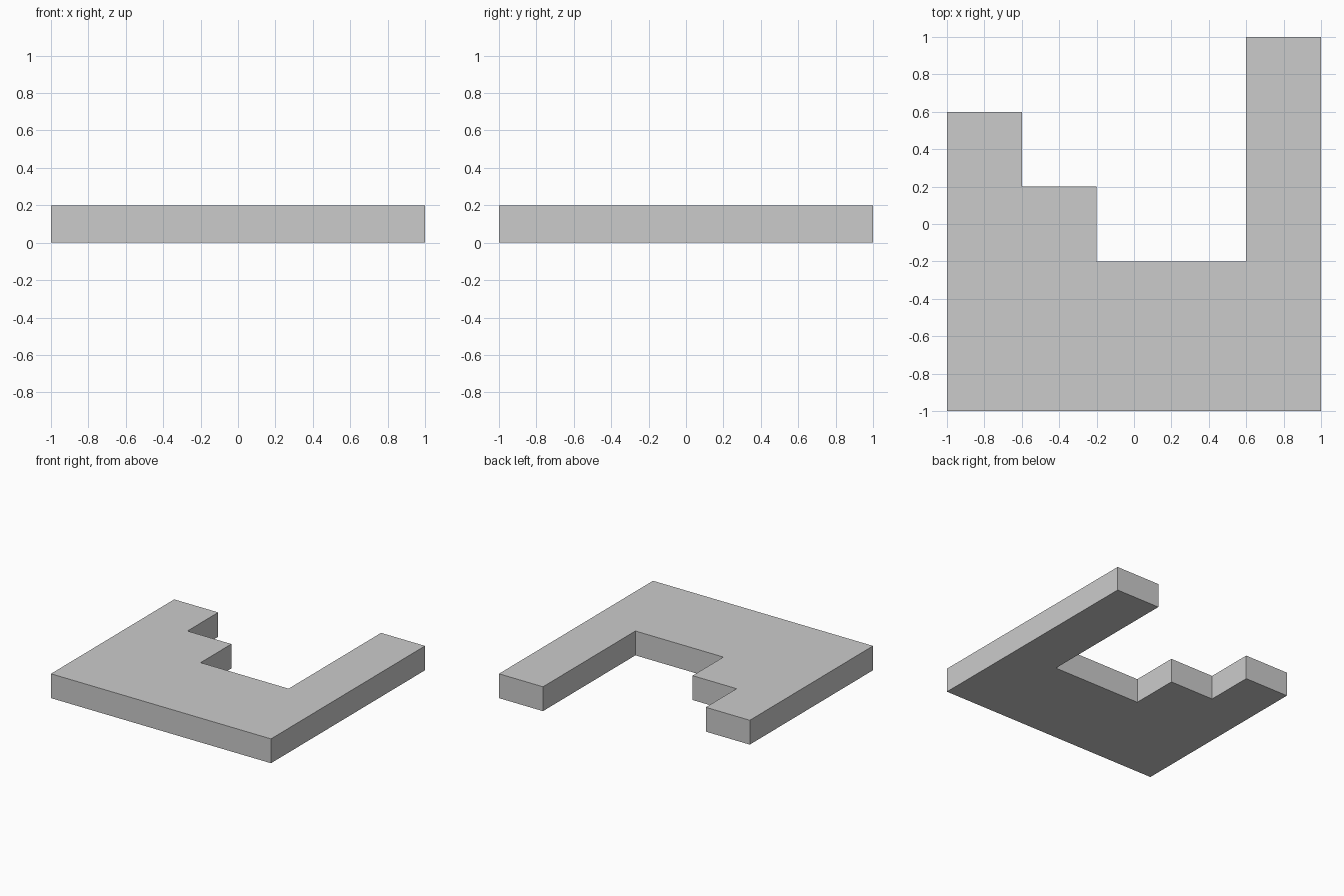
import bpy
import bmesh

if "Cube" in bpy.data.objects:
    bpy.data.objects.remove(bpy.data.objects["Cube"])

THICKNESS = 0.2

# Stepped outline seen from above, counter-clockwise
OUTLINE = [(-1, -1), (1, -1), (1, 1), (0.6, 1), (0.6, -0.2),
           (-0.2, -0.2), (-0.2, 0.2), (-0.6, 0.2), (-0.6, 0.6), (-1, 0.6)]


def extruded_plate(name, outline, height):
    bm = bmesh.new()
    base = bm.faces.new([bm.verts.new((x, y, 0)) for x, y in outline])
    result = bmesh.ops.extrude_face_region(bm, geom=[base], use_keep_orig=True)
    top = [g for g in result["geom"] if isinstance(g, bmesh.types.BMVert)]
    bmesh.ops.translate(bm, verts=top, vec=(0, 0, height))
    bmesh.ops.recalc_face_normals(bm, faces=bm.faces)
    mesh = bpy.data.meshes.new(name)
    bm.to_mesh(mesh)
    bm.free()
    obj = bpy.data.objects.new(name, mesh)
    bpy.context.collection.objects.link(obj)
    return obj


# Flat plate with a stepped cut-out
extruded_plate("stepped_plate", OUTLINE, THICKNESS)
